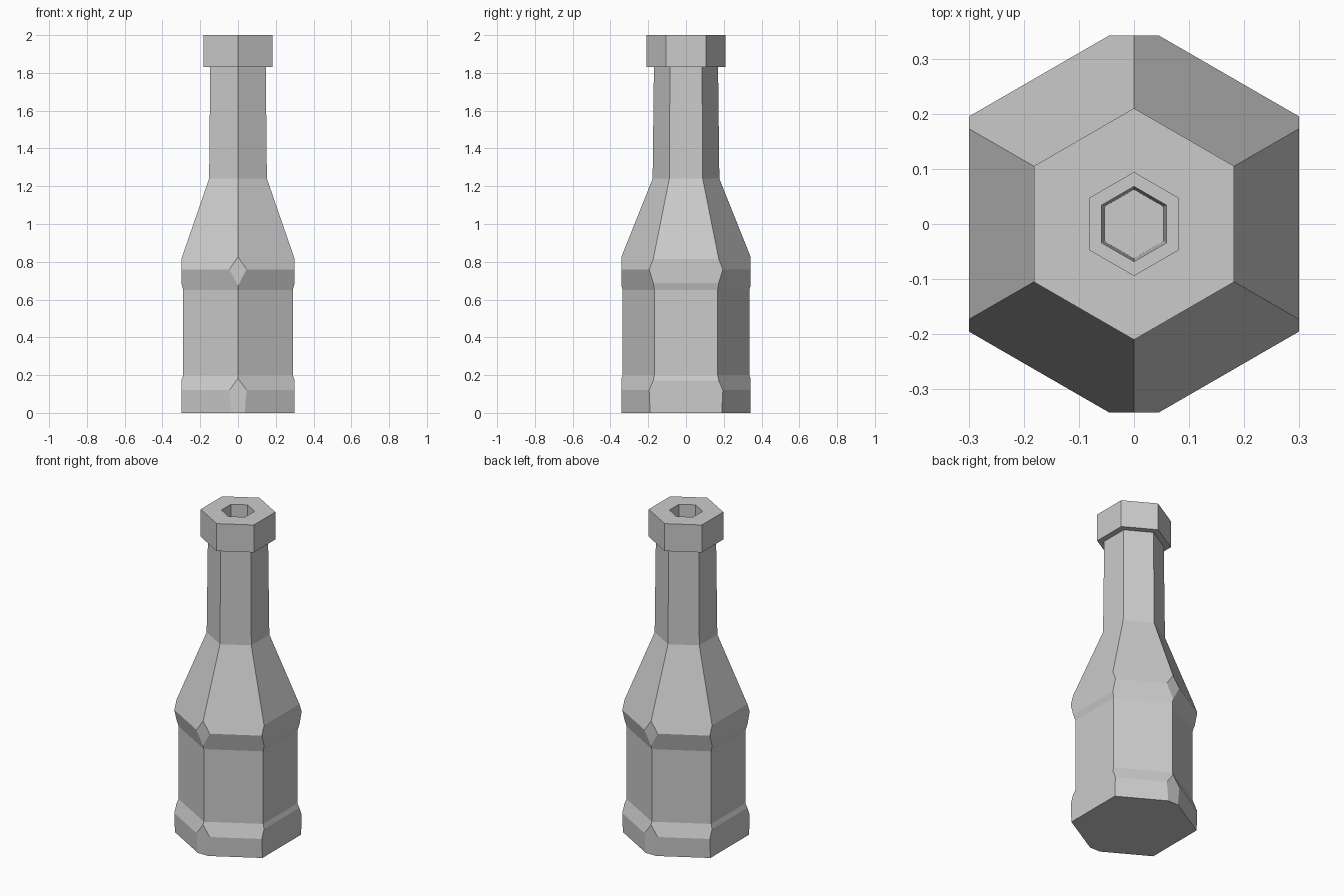
import bpy, bmesh
from math import sin, cos, pi
from mathutils import Vector

if "Cube" in bpy.data.objects:
    bpy.data.objects.remove(bpy.data.objects["Cube"])

SIDES = 6

# Continuous profile (flat-to-centre distance, height): outside, then down into the mouth
profile = [
    (0.314, 0.00), (0.319, 0.12), (0.290, 0.20),   # foot
    (0.290, 0.65), (0.319, 0.76),                  # body and shoulder ridge
    (0.153, 1.24), (0.147, 1.83),                  # shoulder slope and neck
    (0.182, 1.83), (0.182, 2.00),                  # collar
    (0.081, 2.00), (0.081, 1.83),                  # mouth recess
    (0.059, 1.83), (0.054, 1.30),                  # bore
]


def hex_ring(bm, apothem, z):
    r = apothem / cos(pi / SIDES)
    return [bm.verts.new((r * sin(2 * pi * i / SIDES), -r * cos(2 * pi * i / SIDES), z))
            for i in range(SIDES)]


bm = bmesh.new()
rings = [hex_ring(bm, a, z) for a, z in profile]
for low, high in zip(rings, rings[1:]):
    for i in range(SIDES):
        j = (i + 1) % SIDES
        bm.faces.new((low[i], low[j], high[j], high[i]))
bm.faces.new(rings[0][::-1])
bm.faces.new(rings[-1])

# Shave the ridges flat on the four sides
for axis, limit in (((1, 0, 0), 0.30), ((0, 1, 0), 0.342)):
    for sign in (1, -1):
        n = Vector(axis) * sign
        bmesh.ops.bisect_plane(bm, geom=bm.verts[:] + bm.edges[:] + bm.faces[:],
                               plane_co=n * limit, plane_no=n, clear_outer=True)
        open_edges = [e for e in bm.edges if e.is_boundary]
        bmesh.ops.holes_fill(bm, edges=open_edges, sides=0)

bmesh.ops.recalc_face_normals(bm, faces=bm.faces[:])
mesh = bpy.data.meshes.new("bottle")
bm.to_mesh(mesh)
bm.free()
bottle = bpy.data.objects.new("bottle", mesh)
bpy.context.collection.objects.link(bottle)
